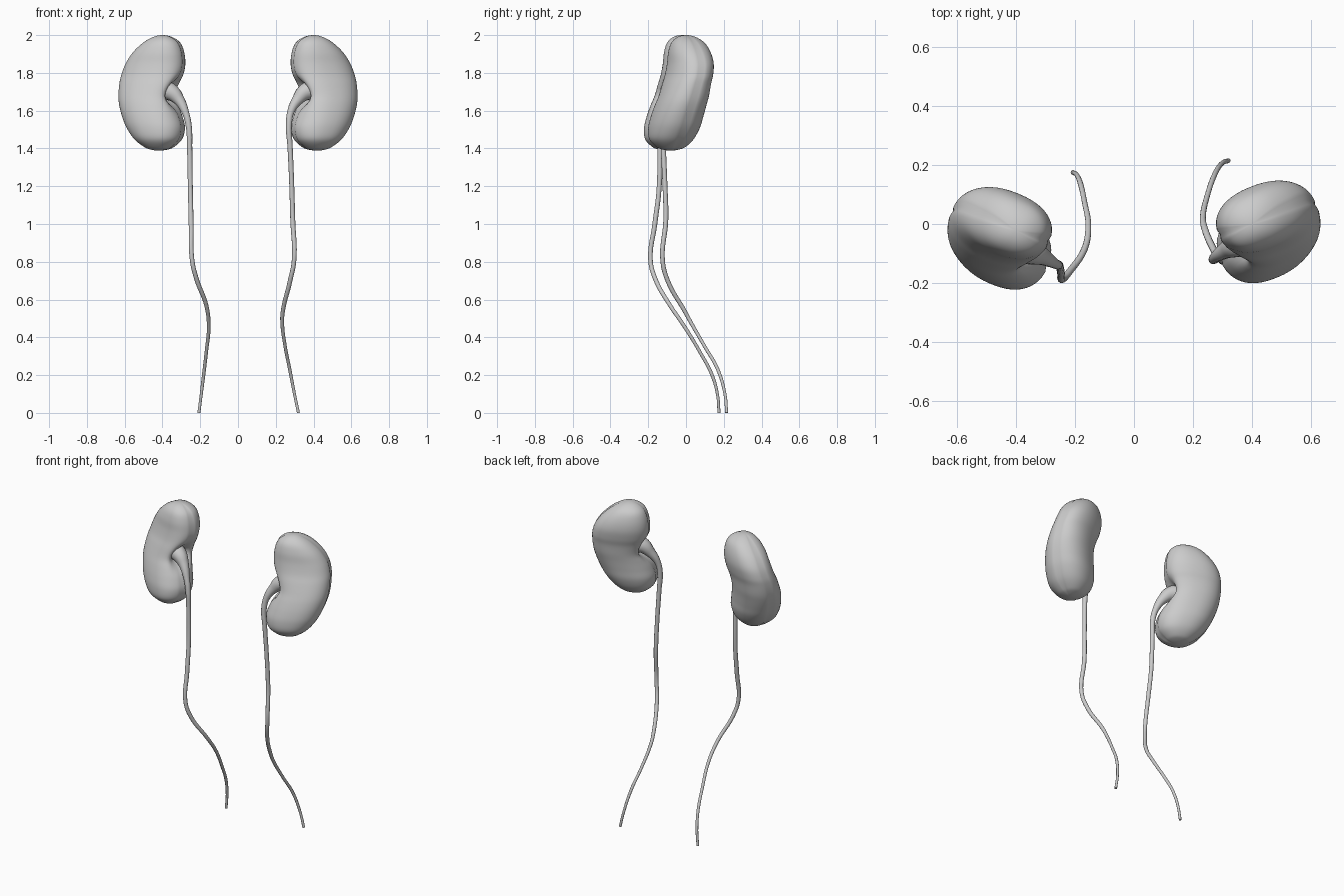
import bpy, bmesh, math

if "Cube" in bpy.data.objects:
    bpy.data.objects.remove(bpy.data.objects["Cube"])

# Kidney stations, top to bottom: z, medial x, lateral x, half thickness, centre y
STATIONS = [
    (2.000, .400, .400, 0, .000), (1.990, .350, .448, .046, .003),
    (1.960, .308, .500, .083, .010), (1.910, .287, .553, .103, .018),
    (1.850, .281, .592, .111, .023), (1.790, .289, .615, .114, .016),
    (1.740, .305, .626, .117, .003), (1.680, .320, .630, .123, -.011),
    (1.630, .311, .626, .127, -.028), (1.570, .296, .611, .130, -.047),
    (1.510, .284, .587, .129, -.063), (1.450, .298, .547, .113, -.077),
    (1.410, .338, .498, .077, -.079), (1.395, .370, .465, .045, -.080),
    (1.388, .420, .420, 0, -.081)]
SEGMENTS, STEPS = 48, 5
YAW = math.radians(22)


def catmull(p, q, r, s, t):
    return [.5 * (2 * b + (c - a) * t + (2 * a - 5 * b + 4 * c - d) * t * t
                  + (3 * b - a - 3 * c + d) * t ** 3) for a, b, c, d in zip(p, q, r, s)]


def over_pole(s):
    # Continue the profile across the pole so that it closes roundly
    return (s[0], s[2], s[1], -s[3], s[4])


def power(v, e=.88):
    return math.copysign(abs(v) ** e, v)


def kidney(name, side, y_shift):
    pts = [over_pole(STATIONS[1])] + STATIONS + [over_pole(STATIONS[-2])]
    rows = [catmull(*pts[i:i + 4], k / STEPS)
            for i in range(len(pts) - 3) for k in range(STEPS)][1:]
    sn, cs = math.sin(YAW), math.cos(YAW)

    bm = bmesh.new()
    rings = []
    for z, xm, xl, b, yc in rows:
        xc, half = (xm + xl) / 2, (xl - xm) / 2
        # Length of the turned section that gives the wanted width in x
        a = math.sqrt(max(half ** 2 - (b * sn) ** 2, .2 * half ** 2)) / cs
        ring = []
        for j in range(SEGMENTS):
            ang = 2 * math.pi * j / SEGMENTS
            u, v = a * power(math.cos(ang)), b * power(math.sin(ang))
            # Hollow of the hilum on the inner border
            u += .085 * math.exp(-((z - 1.69) / .065) ** 2 - ((ang - math.pi) / .42) ** 2)
            # Fine seam around the border
            if j % (SEGMENTS // 2) == 0:
                u -= math.copysign(min(.006, a * .1), math.cos(ang))
            ring.append(bm.verts.new((side * (xc + u * cs - v * sn),
                                      yc + y_shift + u * sn + v * cs, z)))
        rings.append(ring)
    for r0, r1 in zip(rings, rings[1:]):
        for j in range(SEGMENTS):
            k = (j + 1) % SEGMENTS
            bm.faces.new((r0[j], r0[k], r1[k], r1[j]))
    for ring, s in ((rings[0], STATIONS[0]), (rings[-1], STATIONS[-1])):
        pole = bm.verts.new((side * s[1], s[4] + y_shift, s[0]))
        for j in range(SEGMENTS):
            bm.faces.new((ring[j], ring[(j + 1) % SEGMENTS], pole))
    bmesh.ops.recalc_face_normals(bm, faces=bm.faces)
    mesh = bpy.data.meshes.new(name)
    bm.to_mesh(mesh)
    bm.free()
    for p in mesh.polygons:
        p.use_smooth = True
    ob = bpy.data.objects.new(name, mesh)
    bpy.context.collection.objects.link(ob)


def tube(name, points):
    # Tapered tube along x, y, z, radius points
    cu = bpy.data.curves.new(name, 'CURVE')
    cu.dimensions = '3D'
    cu.bevel_depth = 1
    cu.bevel_resolution = 4
    cu.resolution_u = 8
    cu.use_fill_caps = True
    sp = cu.splines.new('BEZIER')
    sp.radius_interpolation = 'CARDINAL'
    sp.bezier_points.add(len(points) - 1)
    for bp, (x, y, z, r) in zip(sp.bezier_points, points):
        bp.co = (x, y, z)
        bp.radius = r
        bp.handle_left_type = bp.handle_right_type = 'AUTO'
    ob = bpy.data.objects.new(name, cu)
    bpy.context.collection.objects.link(ob)
    bpy.ops.object.select_all(action='DESELECT')
    ob.select_set(True)
    bpy.context.view_layer.objects.active = ob
    bpy.ops.object.convert(target='MESH')
    bpy.ops.object.shade_smooth_by_angle(angle=math.radians(50))


# Kidneys
kidney("left_kidney", -1, -.022)
kidney("right_kidney", 1, 0)

# Ureters, flaring into the funnel inside each hilum
tube("left_ureter", [
    (-.42, -.07, 1.71, .055), (-.36, -.09, 1.70, .048), (-.315, -.108, 1.66, .032),
    (-.280, -.128, 1.595, .020), (-.261, -.138, 1.52, .016), (-.256, -.138, 1.40, .014),
    (-.252, -.143, 1.18, .013), (-.248, -.165, 1.00, .013), (-.243, -.188, .81, .012),
    (-.220, -.163, .71, .012), (-.168, -.085, .57, .011), (-.155, -.010, .46, .010),
    (-.168, .075, .32, .009), (-.182, .138, .20, .009), (-.195, .167, .095, .008),
    (-.207, .175, 0, .008)])
tube("right_ureter", [
    (.42, -.04, 1.71, .055), (.36, -.065, 1.70, .048), (.318, -.085, 1.66, .032),
    (.282, -.108, 1.60, .020), (.269, -.120, 1.52, .016), (.275, -.120, 1.42, .014),
    (.284, -.112, 1.22, .013), (.290, -.107, 1.02, .013), (.297, -.124, .81, .012),
    (.276, -.097, .70, .012), (.237, -.005, .535, .011), (.234, .025, .48, .010),
    (.250, .100, .35, .009), (.274, .168, .23, .009), (.300, .207, .095, .008),
    (.320, .215, 0, .008)])
